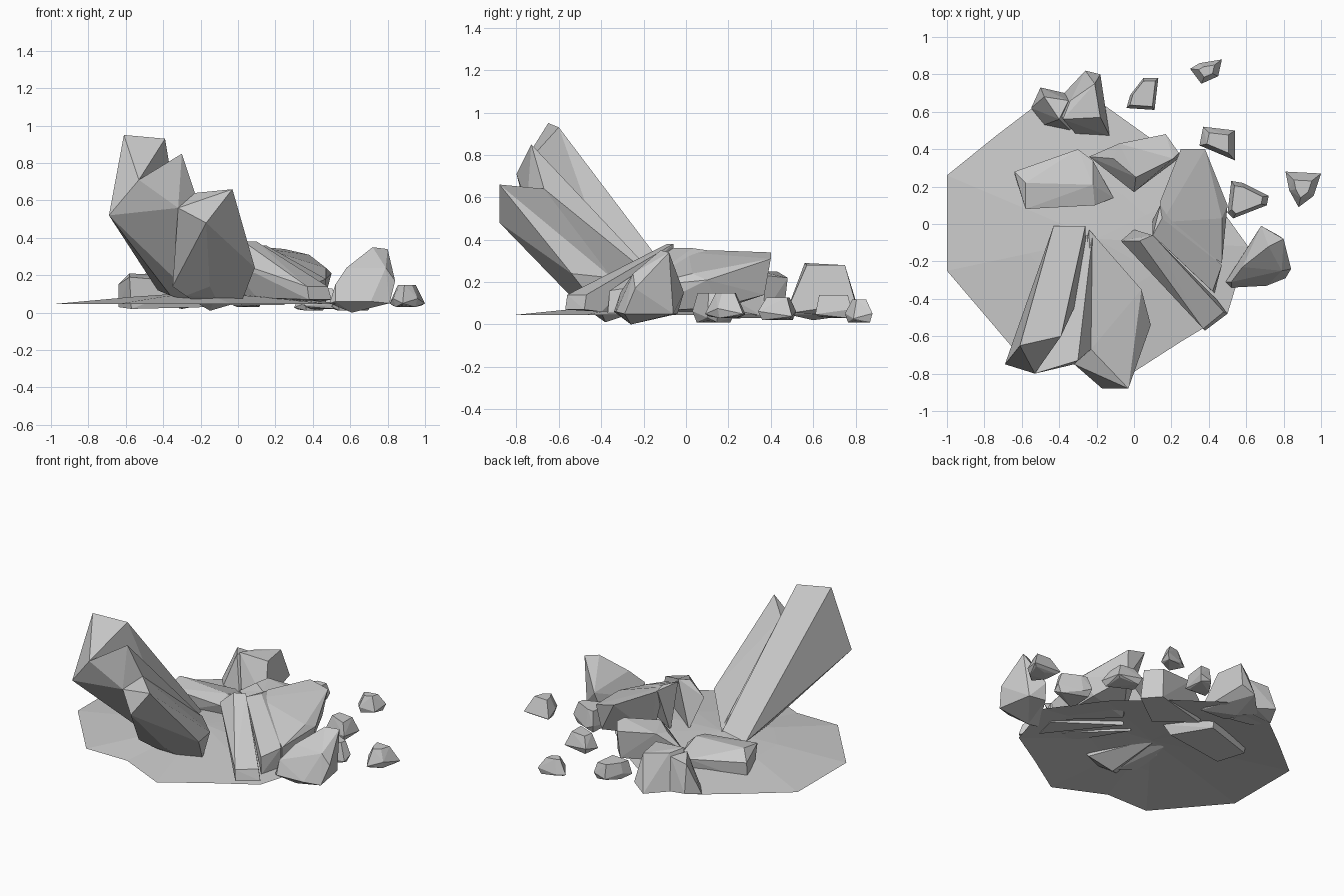
import bpy, bmesh, math
from mathutils import Vector

def finish(name, bm):
    me = bpy.data.meshes.new(name)
    bm.to_mesh(me)
    bm.free()
    ob = bpy.data.objects.new(name, me)
    bpy.context.collection.objects.link(ob)
    return ob

# faceted convex stone spanned between a few corner points
def stone(name, *ends):
    bm = bmesh.new()
    for ring in ends:
        for p in ring:
            bm.verts.new(p)
    r = bmesh.ops.convex_hull(bm, input=bm.verts[:])
    junk = set(r["geom_interior"]) | set(r["geom_unused"])
    bmesh.ops.delete(bm, geom=[v for v in junk if isinstance(v, bmesh.types.BMVert)], context='VERTS')
    bmesh.ops.dissolve_limit(bm, angle_limit=math.radians(4), verts=bm.verts[:], edges=bm.edges[:])
    bmesh.ops.recalc_face_normals(bm, faces=bm.faces[:])
    return finish(name, bm)

# small chip: footprint outline, narrower top around a given centre
def chip(name, outline, z0, z1, centre, taper=0.6):
    c = Vector(centre)
    low, mid, top = [], [], []
    for i, p in enumerate(outline):
        d = Vector(p) - c
        tilt = 0.012 * (-1) ** i
        low.append((*(c + d * 0.8), z0 + tilt * 0.3 + 0.004))
        mid.append((*p, z0 + (z1 - z0) * (0.15 + 0.2 * (i % 2))))
        top.append((*(c + d * taper), z1 - abs(tilt)))
    return stone(name, low, mid, top)

# shallow broken ground plate
outline = [(-1, .26), (-.74, .47), (-.53, .63), (-.18, .65), (.1, .45), (.38, .2), (.61, -.12),
           (.5, -.48), (.25, -.63), (-.03, -.81), (-.35, -.66), (-.65, -.66), (-1, -.25)]
bm = bmesh.new()
mid = Vector((-.2, -.08))
outer = [bm.verts.new((x, y, .045)) for x, y in outline]
inner = [bm.verts.new((*(mid + (Vector(p) - mid) * .45), .085)) for p in outline]
tip = bm.verts.new((*mid, .11))
n = len(outline)
for i in range(n):
    j = (i + 1) % n
    bm.faces.new((outer[j], outer[i], inner[i], inner[j]))
    bm.faces.new((inner[j], inner[i], tip))
for f in bm.faces:
    f.normal_update()
    if f.normal.z < 0:
        f.normal_flip()
finish("ground_plate", bm)

# tall leaning columns, three grown together
stone("tall_column",
      [(-.61, -.65, .95), (-.39, -.60, .93), (-.69, -.75, .52), (-.53, -.80, .71)],
      [(-.43, -.01, .12), (-.26, -.01, .15), (-.25, -.3, .08), (-.36, -.36, .09)])
stone("middle_column",
      [(-.53, -.80, .71), (-.30, -.73, .85), (-.32, -.75, .56), (-.69, -.75, .52), (-.23, -.67, .64)],
      [(-.22, -.05, .13), (-.3, -.08, .10), (-.2, -.4, .05), (-.36, -.36, .09)])
stone("short_column",
      [(-.23, -.67, .64), (-.32, -.75, .56), (-.17, -.88, .48), (-.03, -.88, .66), (-.14, -.74, .63)],
      [(-.24, -.03, .13), (-.35, -.54, .14), (-.15, -.55, .14), (-.28, -.49, .09),
       (-.12, -.48, .08), (-.15, -.38, .01), (.0, -.66, .43), (.09, -.54, .24),
       (.04, -.35, .22), (.02, -.40, .06)])

# leaning slabs in the middle
stone("front_slab",
      [(-.07, -.09, .29), (.03, -.09, .38), (.1, -.06, .38), (.0, -.03, .08)],
      [(.38, -.57, .07), (.5, -.48, .07), (.48, -.47, .14), (.37, -.56, .14),
       (.44, -.4, .06), (.1, -.2, .08)])
stone("inner_slab",
      [(.10, -.06, .36), (.14, .10, .35), (.15, .03, .36), (.1, .02, .06)],
      [(.47, -.22, .18), (.42, -.36, .16), (.47, -.22, .05), (.43, -.37, .05)])
stone("middle_slab",
      [(.14, .12, .35), (.15, .01, .34), (.25, .40, .34), (.38, .40, .31), (.36, .37, .14)],
      [(.47, .03, .24), (.50, .1, .21), (.47, -.21, .18), (.46, -.2, .06),
       (.44, .15, .08), (.17, .1, .05)])

# large lying blocks
stone("rear_block",
      [(-.24, .36, .15), (-.11, .35, .24), (-.08, .43, .25), (.17, .48, .22), (.24, .38, .23),
       (.21, .35, .25), (.01, .25, .25), (0, .17, .15)],
      [(-.22, .35, .05), (.16, .46, .04), (.25, .36, .04), (.02, .19, .04)])
stone("left_block",
      [(-.64, .28, .15), (-.58, .22, .21), (-.58, .08, .19), (-.30, .40, .13), (-.22, .34, .14),
       (-.22, .21, .19), (-.21, .10, .16), (-.11, .14, .09)],
      [(-.64, .27, .03), (-.57, .1, .02), (-.3, .38, .03), (-.16, .15, .03)])
stone("back_left_boulder",
      [(-.38, .56, .29), (-.18, .57, .28), (-.21, .75, .28), (-.34, .66, .28)],
      [(-.26, .82, .05), (-.18, .80, .10), (-.13, .47, .05),
       (-.31, .48, .05), (-.42, .65, .05), (-.3, .6, .02)])
stone("back_left_shoulder",
      [(-.48, .68, .25), (-.40, .56, .27), (-.35, .66, .26)],
      [(-.55, .62, .05), (-.50, .73, .08), (-.37, .70, .05), (-.48, .53, .05), (-.34, .50, .05)])
stone("right_boulder",
      [(.72, -.12, .35), (.80, -.08, .34), (.68, -.01, .15), (.77, -.06, .15), (.84, -.24, .17),
       (.58, -.23, .24), (.79, -.25, .24), (.52, -.31, .15)],
      [(.49, -.31, .05), (.52, -.34, .06), (.71, -.33, .06), (.81, -.29, .05), (.61, -.26, .0),
       (.66, -.04, .05), (.77, -.06, .05)])

# scattered chips
chip("chip_near", [(.5, .06), (.52, .23), (.58, .22), (.72, .15), (.71, .1), (.53, .03)],
     .01, .16, (.59, .13), .75)
chip("chip_middle", [(.35, .42), (.37, .52), (.54, .5), (.54, .34), (.45, .38)],
     .02, .14, (.45, .44))
chip("chip_right", [(.81, .28), (.83, .18), (.88, .09), (.96, .15), (1, .27), (.91, .25)],
     .03, .16, (.9, .19), .5)
chip("chip_rear", [(-.04, .62), (-.02, .69), (.05, .78), (.13, .78), (.11, .61)],
     .03, .15, (.05, .7), .8)
chip("chip_far", [(.3, .83), (.36, .75), (.45, .79), (.47, .88), (.35, .86)],
     .01, .13, (.39, .82), .5)
